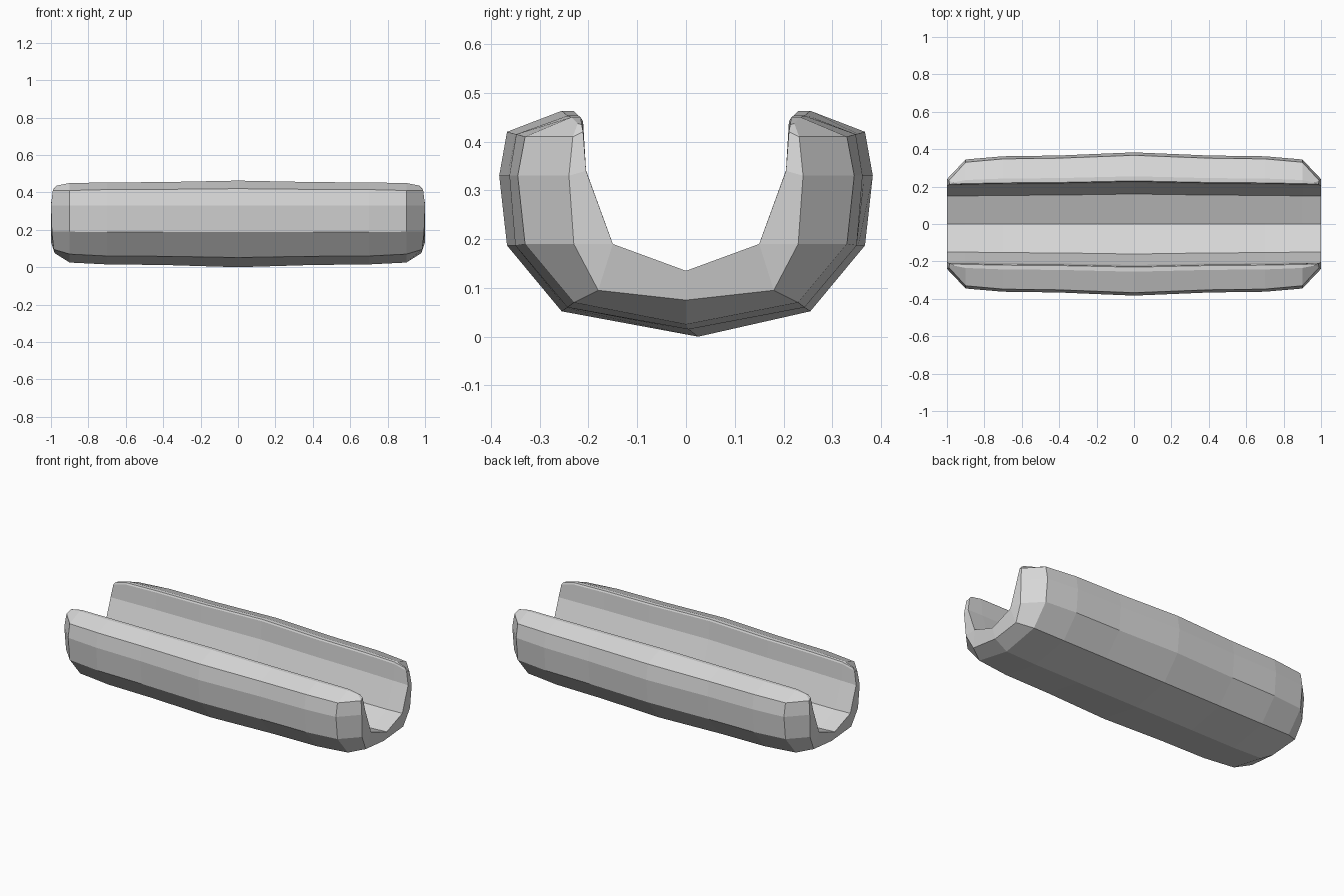
import bpy
import bmesh

cube = bpy.data.objects.get("Cube")
if cube:
    bpy.data.objects.remove(cube, do_unlink=True)

grey = bpy.data.materials.new("plain grey")
grey.use_nodes = True
colour = (0.68, 0.68, 0.68, 1)
grey.diffuse_color = colour
grey.node_tree.nodes["Principled BSDF"].inputs["Base Color"].default_value = colour

# Half sections (y, z): keel, bilge, lower side, widest side, shoulder, rim
MIDDLE = [(0.025, 0), (0.255, 0.052), (0.367, 0.187), (0.383, 0.33), (0.367, 0.42), (0.255, 0.463)]
QUARTER = [(0.005, 0.015), (0.243, 0.06), (0.35, 0.187), (0.362, 0.33), (0.348, 0.415), (0.243, 0.453)]
NEAR_END = [(0, 0.025), (0.23, 0.07), (0.33, 0.19), (0.345, 0.33), (0.33, 0.41), (0.235, 0.45)]
END = [(0, 0.075), (0.18, 0.095), (0.23, 0.19), (0.24, 0.33), (0.232, 0.41), (0.222, 0.437)]
# The end outline bulges lengthwise
END_X = [0.98, 0.985, 0.995, 1, 0.99, 0.965]
# Channel from floor upward, and the height about which it deepens
INNER = [(0, 0.135), (0.15, 0.19), (0.205, 0.34)]
LIP_Y = 0.211
AXIS_Z = 0.3


def blend(a, b, t):
    return [tuple(p + (q - p) * t for p, q in zip(u, v)) for u, v in zip(a, b)]


def mirrored(half):
    """Join a half outline with its reflection, from the back rim to the front rim."""
    return half[::-1] + [(x, -y, z) for x, y, z in half[1:]]


def body_section(x, outer, widen, deepen):
    inner = [(x, y * widen, AXIS_Z + (z - AXIS_Z) * deepen) for y, z in INNER]
    top = outer[-1][1]
    inner.append((x, LIP_Y * widen, top - 0.009))
    crest = (x, LIP_Y * widen + 0.005, top)
    return mirrored([(x, y, z) for y, z in outer] + [crest]) + mirrored(inner)[::-1]


def end_section(sign):
    outer = [(sign * x, y, z) for x, (y, z) in zip(END_X, END)]
    outer.append((sign * 0.972, 0.214, 0.435))
    inner = [(sign, y, z) for y, z in INNER] + [(sign * 0.985, LIP_Y, 0.42)]
    return mirrored(outer) + mirrored(inner)[::-1]


waist = blend(QUARTER, MIDDLE, 0.2)
half_body = [(0.9, NEAR_END, 1, 1.03), (0.7, QUARTER, 1.02, 1.06), (0.4, waist, 1.03, 1.08)]
stations = [end_section(-1)]
stations += [body_section(-x, *shape) for x, *shape in half_body]
stations.append(body_section(0, MIDDLE, 1.07, 1.13))
stations += [body_section(x, *shape) for x, *shape in half_body[::-1]]
stations.append(end_section(1))

# Skin the trough between stations
bm = bmesh.new()
rings = [[bm.verts.new(p) for p in ring] for ring in stations]
count = len(rings[0])
for a, b in zip(rings, rings[1:]):
    for i in range(count):
        j = (i + 1) % count
        bm.faces.new((a[i], a[j], b[j], b[i]))

# Close both ends between outer and inner outlines
for ring in (rings[0], rings[-1]):
    outer, inner = ring[:13], ring[13:][::-1]
    for side in (1, -1):
        o = [outer[6 + side * i] for i in range(7)]
        n = [inner[3 + side * i] for i in range(4)]
        for face in ((o[0], o[1], n[1], n[0]), (o[1], o[2], n[1]),
                     (o[2], o[3], n[2], n[1]), (o[3], o[4], n[3], n[2]),
                     (o[4], o[5], o[6], n[3])):
            bm.faces.new(face)
bmesh.ops.recalc_face_normals(bm, faces=bm.faces)

mesh = bpy.data.meshes.new("open_trough")
bm.to_mesh(mesh)
bm.free()
mesh.materials.append(grey)
trough = bpy.data.objects.new("open_trough", mesh)
bpy.context.collection.objects.link(trough)
